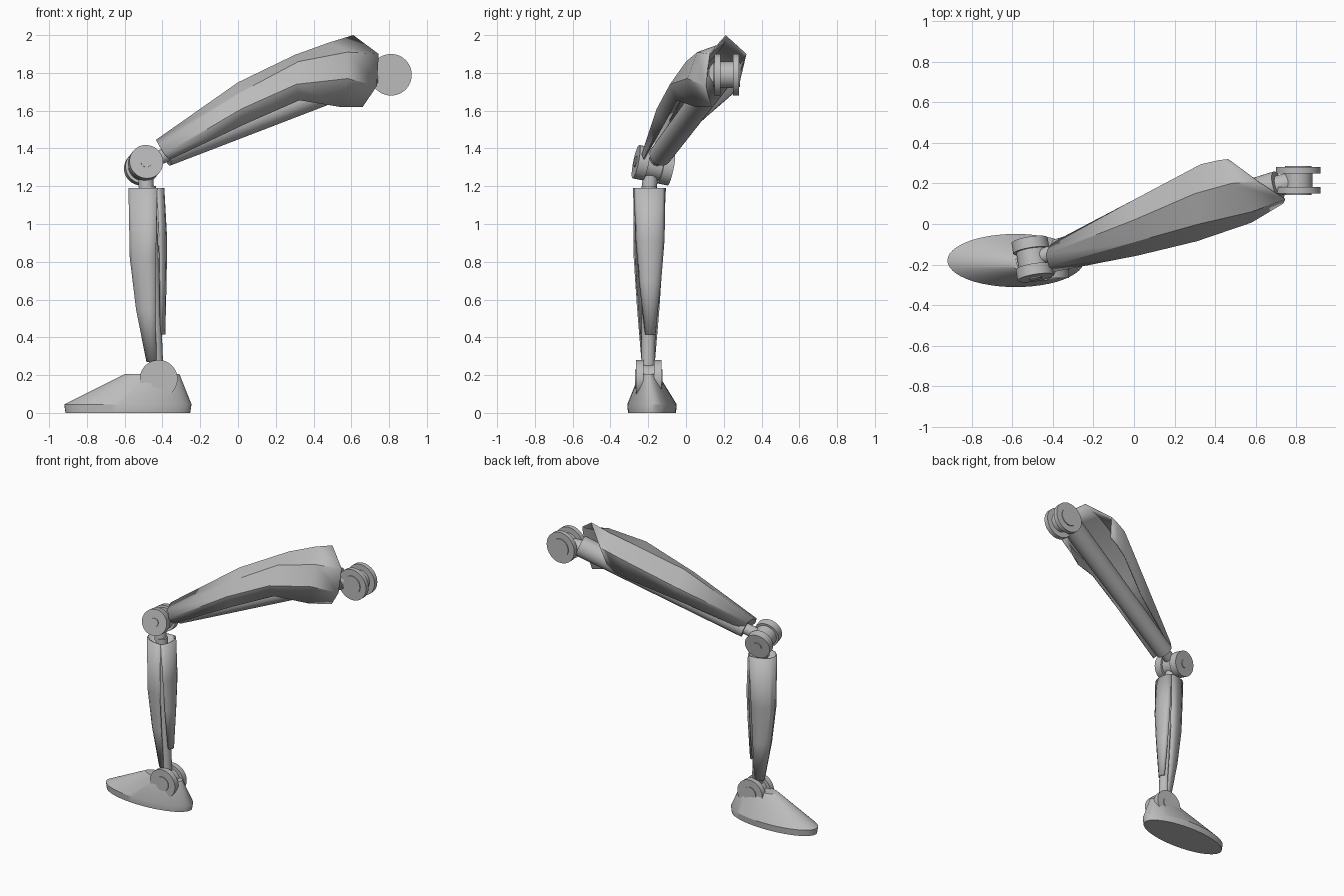
import bpy, bmesh, math
from mathutils import Vector

if "Cube" in bpy.data.objects:
    bpy.data.objects.remove(bpy.data.objects["Cube"])

grey = bpy.data.materials.new("plain grey")
grey.use_nodes = True
colour = (0.5, 0.5, 0.5, 1)
grey.diffuse_color = colour
grey.node_tree.nodes["Principled BSDF"].inputs["Base Color"].default_value = colour


def finish(name, bm, angle=30):
    """Turn a bmesh into a named, shaded object."""
    mesh = bpy.data.meshes.new(name)
    bm.to_mesh(mesh)
    bm.free()
    mesh.materials.append(grey)
    obj = bpy.data.objects.new(name, mesh)
    bpy.context.collection.objects.link(obj)
    bpy.ops.object.select_all(action="DESELECT")
    obj.select_set(True)
    bpy.context.view_layer.objects.active = obj
    bpy.ops.object.shade_smooth_by_angle(angle=math.radians(angle))
    return obj


def rod(name, start, end, r1, r2=None, sides=32):
    """Cylinder or cone between two points."""
    start, end = Vector(start), Vector(end)
    axis = end - start
    bm = bmesh.new()
    bmesh.ops.create_cone(bm, cap_ends=True, segments=sides, radius1=r1,
                          radius2=r1 if r2 is None else r2, depth=axis.length)
    turn = axis.to_track_quat("Z", "Y").to_matrix().to_4x4()
    turn.translation = (start + end) / 2
    bm.transform(turn)
    return finish(name, bm)


def loft(name, rows, closed=False, angle=30):
    """Skin a list of equal-length point rows."""
    bm = bmesh.new()
    grid = [[bm.verts.new(p) for p in row] for row in rows]
    n = len(grid[0])
    for low, high in zip(grid, grid[1:]):
        for j in range(n if closed else n - 1):
            k = (j + 1) % n
            bm.faces.new((low[j], low[k], high[k], high[j]))
    if closed:
        bm.faces.new(grid[0][::-1])
        bm.faces.new(grid[-1])
    return finish(name, bm, angle)


def thicken(obj, depth):
    mod = obj.modifiers.new("shell thickness", "SOLIDIFY")
    mod.thickness = depth
    mod.offset = -1


def arc(cx, cy, z, rx, ry, first, last, count):
    angles = [math.radians(first + (last - first) * i / count) for i in range(count + 1)]
    return [(cx + rx * math.cos(a), cy + ry * math.sin(a), z) for a in angles]


def hinge(name, front, back, radius, thick, hub_radius, pin_radius):
    """Two outer discs on a hub, with a pin showing at both ends."""
    front, back = Vector(front), Vector(back)
    step = (back - front).normalized()
    rod(name + "_front_disc", front, front + step * thick, radius, sides=48)
    rod(name + "_back_disc", back - step * thick, back, radius, sides=48)
    rod(name + "_hub", front + step * 0.01, back - step * 0.01, hub_radius)
    rod(name + "_pin", front - step * 0.006, back + step * 0.006, pin_radius)


# Joints
hinge("hip", (0.81, 0.15, 1.79), (0.81, 0.28, 1.79), 0.11, 0.032, 0.07, 0.065)
hinge("knee", (-0.485, -0.265, 1.33), (-0.515, -0.08, 1.292), 0.09, 0.055, 0.075, 0.03)
hinge("ankle", (-0.42, -0.265, 0.18), (-0.42, -0.13, 0.18), 0.1, 0.04, 0.075, 0.05)

# Thigh core and its necks
rod("thigh_tube", (-0.38, -0.135, 1.365), (0.71, 0.19, 1.797), 0.06, 0.072)
rod("thigh_knee_neck", (-0.49, -0.17, 1.325), (-0.36, -0.13, 1.373), 0.038)
rod("thigh_hip_neck", (0.68, 0.18, 1.785), (0.8, 0.215, 1.79), 0.05)

# Thigh cover: each row runs from the back edge over the top to the front edge
thigh_rows = [
    [(-.40, -.09, 1.38), (-.42, -.11, 1.43), (-.435, -.15, 1.445),
     (-.42, -.21, 1.42), (-.39, -.235, 1.37), (-.36, -.225, 1.34)],
    [(.02, .10, 1.56), (0, .12, 1.66), (0, .02, 1.75),
     (0, -.09, 1.69), (.02, -.155, 1.61), (.04, -.12, 1.53)],
    [(.29, .25, 1.69), (.33, .295, 1.85), (.30, .15, 1.895),
     (.32, 0, 1.86), (.31, -.085, 1.74), (.325, -.05, 1.655)],
    [(.38, .28, 1.73), (.42, .315, 1.885), (.48, .20, 1.96),
     (.58, .06, 1.91), (.58, .007, 1.77), (.54, .05, 1.62)],
    [(.44, .28, 1.77), (.465, .32, 1.90), (.61, .21, 2.0),
     (.745, .12, 1.90), (.735, .10, 1.73), (.66, .13, 1.62)],
]
thicken(loft("thigh_cover", thigh_rows, angle=25), 0.008)

# Shin core and its collar under the knee
rod("shin_tube", (-0.43, -0.2, 0.2), (-0.475, -0.195, 1.2), 0.036, 0.04)
rod("shin_collar", (-0.485, -0.195, 1.18), (-0.49, -0.185, 1.3), 0.04)

# Shin cover wraps the toe side, calf cover wraps the heel side
shin = [(-.44, -.2, .27, .045, .036), (-.45, -.2, .55, .09, .06),
        (-.455, -.2, .82, .118, .078), (-.45, -.193, 1.19, .13, .088)]
calf = [(-.415, -.19, .415, .03, .028), (-.42, -.19, .7, .042, .06),
        (-.425, -.19, .92, .05, .078), (-.435, -.193, 1.19, .045, .085)]
thicken(loft("shin_cover", [arc(*s, 80, 280, 8) for s in shin]), 0.008)
thicken(loft("calf_cover", [arc(*s, -80, 80, 6) for s in calf]), 0.008)

# Foot: oval sole rising to a narrow instep
foot = [(-.583, -.18, 0, .33, .127), (-.583, -.18, .045, .337, .131),
        (-.455, -.197, .205, .145, .05)]
loft("foot", [arc(*f, 0, 360, 48)[:-1] for f in foot], closed=True)
